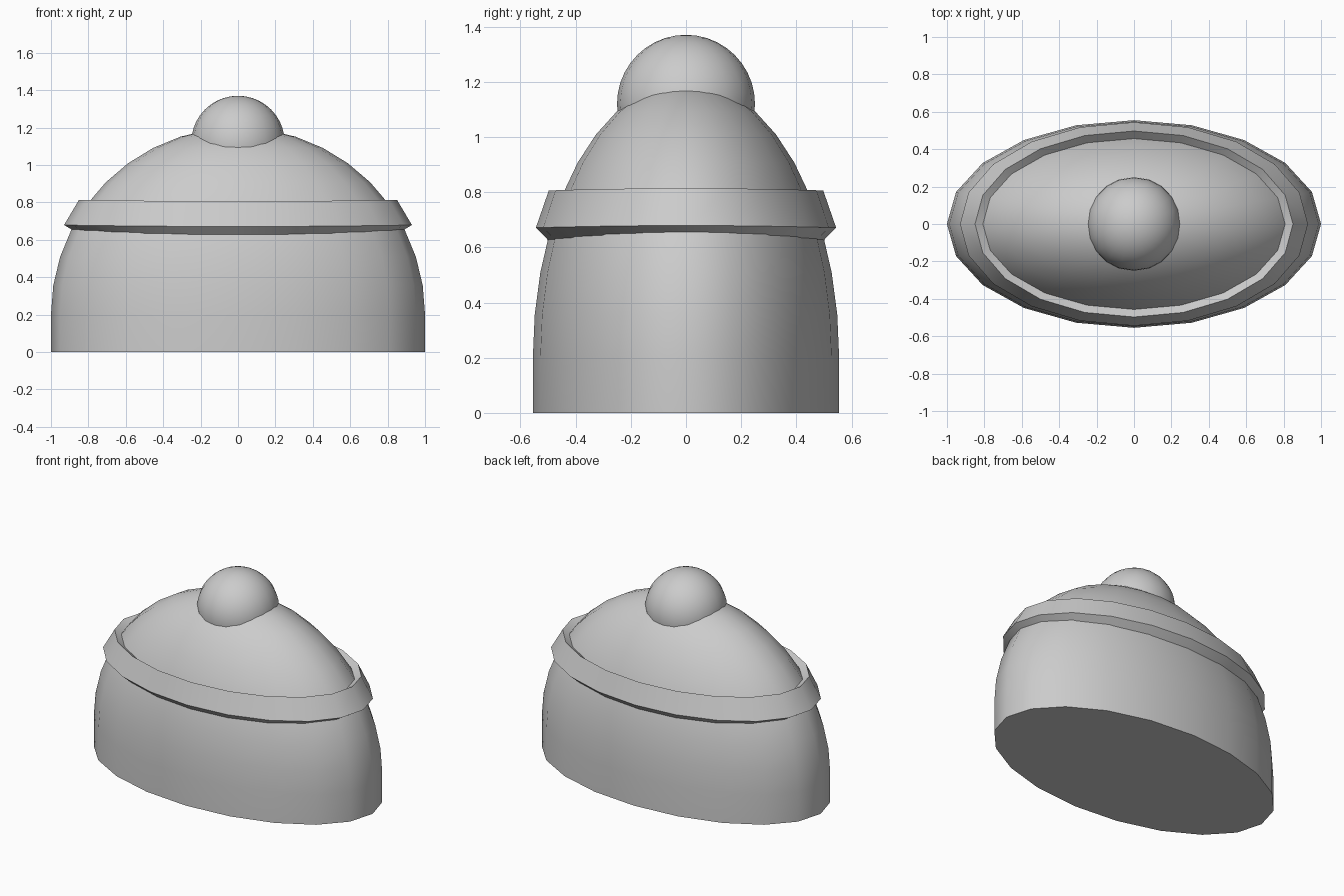
import bpy
import bmesh
from math import sin, cos, pi, radians

SIDES = 20

cube = bpy.data.objects.get("Cube")
if cube:
    bpy.data.objects.remove(cube)

grey = bpy.data.materials.new("plain grey")
grey.use_nodes = True
colour = (0.6, 0.6, 0.6, 1)
grey.diffuse_color = colour
grey.node_tree.nodes["Principled BSDF"].inputs["Base Color"].default_value = colour


def lathe(name, profile, depth, closed=False, wave=0.0):
    """Turn a (radius, height) profile into an oval solid."""
    bm = bmesh.new()
    rings = []
    for r, z in profile:
        angles = [2 * pi * i / SIDES for i in range(SIDES)]
        rings.append([bm.verts.new((r * cos(a), r * depth * sin(a), z + wave * cos(2 * a)))
                      for a in angles])
    pairs = list(zip(rings, rings[1:]))
    if closed:
        pairs.append((rings[-1], rings[0]))
    else:
        bm.faces.new(rings[0][::-1])
        bm.faces.new(rings[-1])
    for low, high in pairs:
        for i in range(SIDES):
            j = (i + 1) % SIDES
            bm.faces.new((low[i], low[j], high[j], high[i]))
    bmesh.ops.recalc_face_normals(bm, faces=bm.faces)
    mesh = bpy.data.meshes.new(name)
    bm.to_mesh(mesh)
    bm.free()
    obj = bpy.data.objects.new(name, mesh)
    bpy.context.collection.objects.link(obj)
    return finish(obj)


def finish(obj):
    obj.data.materials.append(grey)
    bpy.ops.object.select_all(action="DESELECT")
    obj.select_set(True)
    bpy.context.view_layer.objects.active = obj
    bpy.ops.object.shade_smooth_by_angle(angle=radians(40))
    return obj


# Crown: straight wall that rounds over into a dome
dome = [(cos(radians(a)), 0.2 + sin(radians(a))) for a in range(0, 90, 9)]
lathe("crown", [(1, 0)] + dome + [(0.02, 1.2)], 0.555)

# Brim: oval band with a tilted square section
section = [(0.93, 0.675), (0.85, 0.81), (0.715, 0.73), (0.795, 0.595)]
lathe("brim", section, 0.585, closed=True, wave=0.004)

# Ball on top
bpy.ops.mesh.primitive_uv_sphere_add(segments=SIDES, ring_count=SIDES, radius=0.25,
                                     location=(0, 0, 1.12))
ball = bpy.context.object
ball.name = "ball"
finish(ball)
